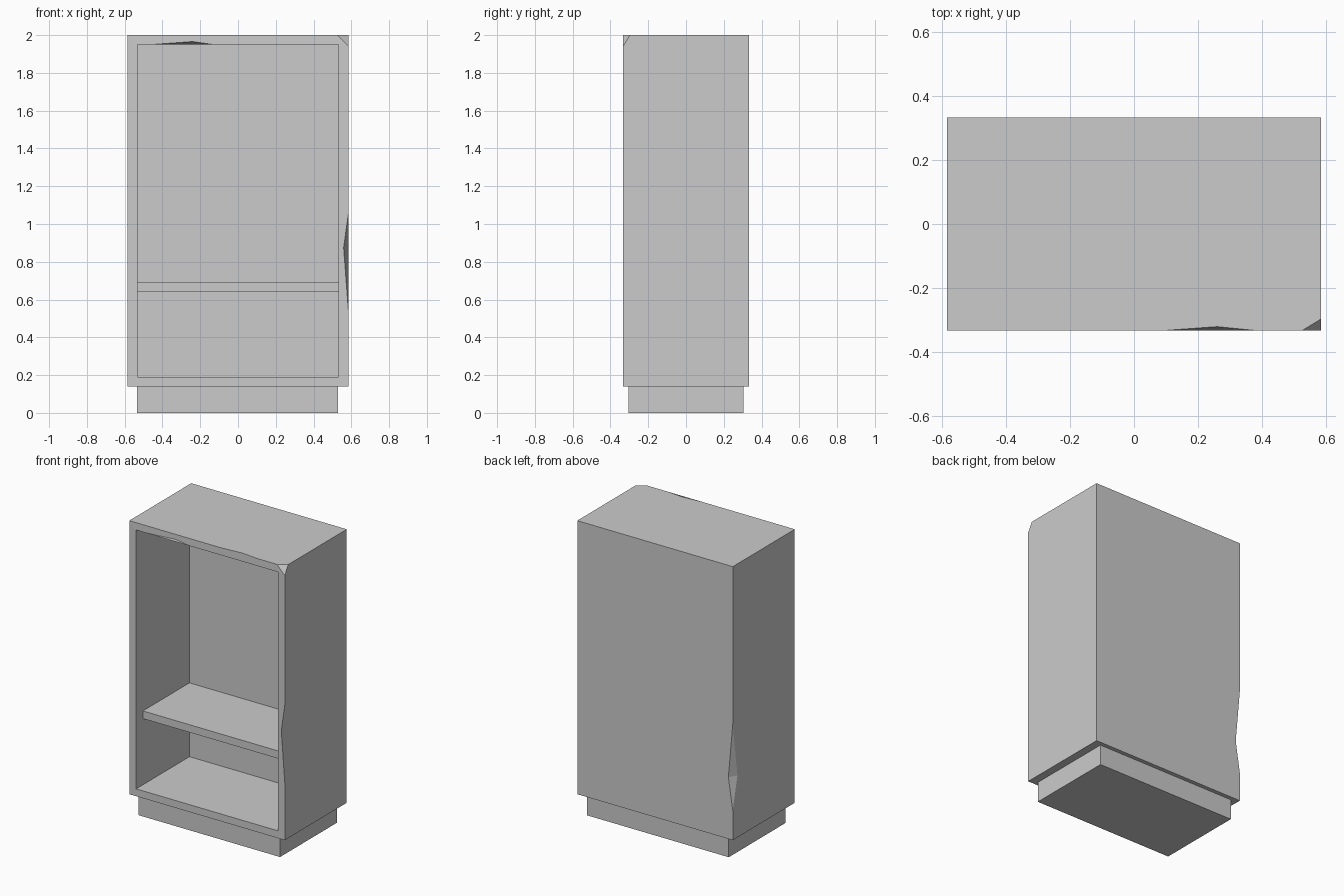
import bpy
import bmesh

if "Cube" in bpy.data.objects:
    bpy.data.objects.remove(bpy.data.objects["Cube"])

W, D = 0.585, 0.333          # half width and half depth of the case
Z0, Z1 = 0.14, 2.0           # case bottom and top
IW, IZ0, IZ1, IB = 0.533, 0.19, 1.95, 0.24   # opening and inner back wall


def finish(name, bm):
    bmesh.ops.recalc_face_normals(bm, faces=bm.faces)
    mesh = bpy.data.meshes.new(name)
    bm.to_mesh(mesh)
    bm.free()
    obj = bpy.data.objects.new(name, mesh)
    bpy.context.collection.objects.link(obj)
    return obj


def box(name, lo, hi):
    bm = bmesh.new()
    bmesh.ops.create_cube(bm, size=1)
    for v in bm.verts:
        v.co = [(a + b) / 2 + c * (b - a) for a, b, c in zip(lo, hi, v.co)]
    return finish(name, bm)


def case():
    bm = bmesh.new()

    def pts(*coords):
        return [bm.verts.new(c) for c in coords]

    # outer corners
    fbl, fbr, ftl = pts((-W, -D, Z0), (W, -D, Z0), (-W, -D, Z1))
    bbl, bbr, btr, btl = pts((-W, D, Z0), (W, D, Z0), (W, D, Z1), (-W, D, Z1))
    # chipped top corner
    chip_z, chip_x, chip_y = pts((W, -D, 1.94), (0.526, -D, Z1), (W, -0.297, Z1))
    # worn spots: front right edge, top front edge, opening's upper edge
    side = pts((W, -D, 0.53), (0.559, -D, 0.875), (W, -D, 1.06))
    top = pts((0.38, -D, Z1), (0.26, -0.321, Z1), (0.095, -D, Z1))
    lip = pts((-0.46, -D, IZ1), (-0.24, -D, 1.966), (-0.13, -D, IZ1))
    # chip in the back left edge
    k_top, k_x, k_y, k_bot = pts((-W, D, 0.93), (-W + 0.033, D, 0.56),
                                 (-W, D - 0.05, 0.56), (-W, D, 0.34))
    # opening, front and back
    ibl, ibr, itr, itl = pts((-IW, -D, IZ0), (IW, -D, IZ0), (IW, -D, IZ1), (-IW, -D, IZ1))
    jbl, jbr, jtr, jtl = pts((-IW, IB, IZ0), (IW, IB, IZ0), (IW, IB, IZ1), (-IW, IB, IZ1))

    faces = [
        # front frame
        [fbl, fbr, ibr, ibl],
        [fbr, *side, chip_z, itr, ibr],
        [fbl, ibl, itl, ftl],
        [itl, *lip, itr, chip_z, chip_x, *top, ftl],
        # outer sides
        [fbr, *side, chip_z, chip_y, btr, bbr],
        [ftl, *reversed(top), chip_x, chip_y, btr, btl],
        [fbl, fbr, bbr, bbl],
        [bbl, bbr, btr, btl, k_top, k_x, k_bot],
        [fbl, ftl, btl, k_top, k_y, k_bot, bbl],
        # chips
        [chip_z, chip_x, chip_y],
        [k_top, k_x, k_y], [k_bot, k_x, k_y],
        # inside
        [jbl, jbr, jtr, jtl],
        [ibl, ibr, jbr, jbl],
        [ibl, jbl, jtl, itl],
        [ibr, itr, jtr, jbr],
        [itl, *lip, itr, jtr, jtl],
    ]
    for f in faces:
        bm.faces.new(f)
    return finish("cabinet_case", bm)


case()
box("shelf", (-IW, -0.26, 0.64), (IW, IB, 0.692))
box("plinth", (-0.535, -0.305, 0), (0.53, 0.305, Z0))
